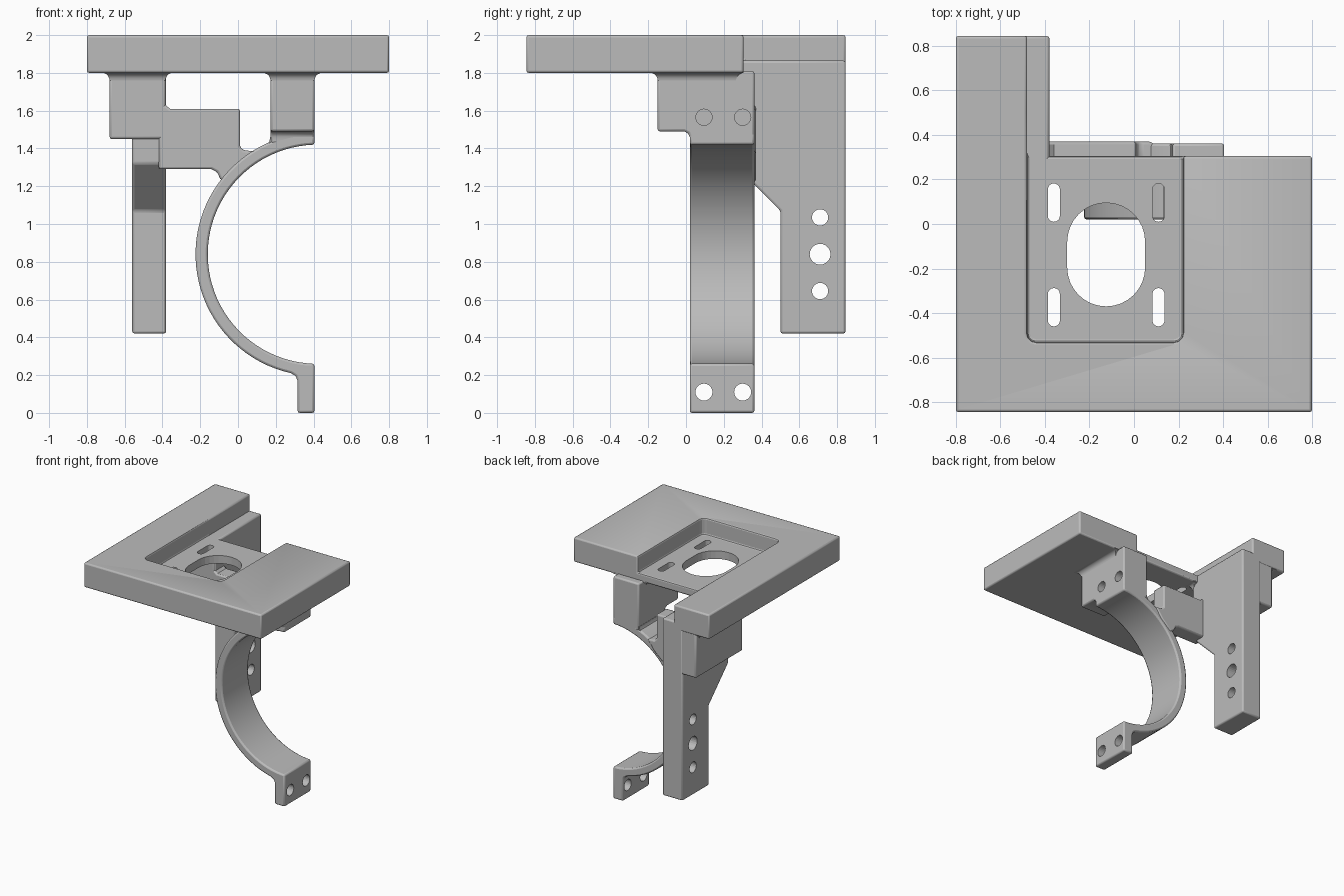
import bpy, bmesh
from math import sin, cos, radians, pi

cube = bpy.data.objects.get("Cube")
if cube:
    bpy.data.objects.remove(cube, do_unlink=True)

grey = bpy.data.materials.new("plain_grey")
grey.use_nodes = True
COLOUR = (0.5, 0.5, 0.5, 1)
grey.diffuse_color = COLOUR
grey.node_tree.nodes["Principled BSDF"].inputs["Base Color"].default_value = COLOUR


def make(name, bm):
    bmesh.ops.recalc_face_normals(bm, faces=bm.faces)
    mesh = bpy.data.meshes.new(name)
    bm.to_mesh(mesh)
    bm.free()
    mesh.materials.append(grey)
    ob = bpy.data.objects.new(name, mesh)
    bpy.context.collection.objects.link(ob)
    return ob


def extrude(name, profile, axis, lo, hi):
    """Extrude a 2D profile along the named axis."""
    place = {"x": lambda a, b, t: (t, a, b),
             "y": lambda a, b, t: (a, t, b),
             "z": lambda a, b, t: (a, b, t)}[axis]
    bm = bmesh.new()
    low = [bm.verts.new(place(a, b, lo)) for a, b in profile]
    high = [bm.verts.new(place(a, b, hi)) for a, b in profile]
    bm.faces.new(low)
    bm.faces.new(high)
    n = len(profile)
    for i in range(n):
        j = (i + 1) % n
        bm.faces.new((low[i], low[j], high[j], high[i]))
    return make(name, bm)


def rect(a0, a1, b0, b1):
    return [(a0, b0), (a1, b0), (a1, b1), (a0, b1)]


def arc(cx, cy, r, start, end, n):
    steps = [radians(start + (end - start) * i / n) for i in range(n + 1)]
    return [(cx + r * cos(t), cy + r * sin(t)) for t in steps]


def rounded(a0, a1, b0, b1, r, n=5):
    """Rectangle with round corners; a slot when r is half the width."""
    return (arc(a1 - r, b1 - r, r, 0, 90, n) + arc(a0 + r, b1 - r, r, 90, 180, n)
            + arc(a0 + r, b0 + r, r, 180, 270, n) + arc(a1 - r, b0 + r, r, 270, 360, n))


def cut(ob, cutter):
    cutter.hide_render = True
    cutter.hide_set(True)
    cutter.display_type = "WIRE"
    mod = ob.modifiers.new("cut", "BOOLEAN")
    mod.operation = "DIFFERENCE"
    mod.solver = "EXACT"
    mod.object = cutter


def soften(ob, width=0.012):
    mod = ob.modifiers.new("soft_edges", "BEVEL")
    mod.width = width
    mod.segments = 2
    mod.limit_method = "ANGLE"
    mod.angle_limit = radians(40)


def drill(ob, y, z, r, x0, x1):
    cut(ob, extrude("hole_cutter", arc(y, z, r, 0, 345, 23), "x", x0, x1))


def flare(name, x0, x1, y0, y1, grow=0.04, top=1.81):
    """Concave collar where a block meets the plate."""
    bm = bmesh.new()
    rings = []
    for i in range(6):
        t = i / 5 * pi / 2
        g, z = grow * (1 - cos(t)), top - 0.01 - grow + grow * sin(t)
        rings.append([bm.verts.new((x, y, z))
                      for x, y in rect(x0 - g, x1 + g, y0 - g, y1 + g)])
    rings.append([bm.verts.new((v.co.x, v.co.y, top)) for v in rings[-1]])
    for low, high in zip(rings, rings[1:]):
        for k in range(4):
            m = (k + 1) % 4
            bm.faces.new((low[k], low[m], high[m], high[k]))
    bm.faces.new(rings[0])
    bm.faces.new(rings[-1])
    return make(name, bm)


parts = []

# Top plate with long side arm, recessed floor and openings
plate = extrude("top_plate", [(-.8, -.845), (.8, -.845), (.8, .305), (-.48, .305),
                              (-.48, .845), (-.8, .845)], "z", 1.8, 2)
pocket = arc(-.44, -.49, .04, 180, 270, 3) + arc(.18, -.49, .04, 270, 360, 3)
cut(plate, extrude("pocket_cutter", pocket + [(.22, .5), (-.48, .5)], "z", 1.865, 2.2))
soften(plate)
opening = arc(-.125, -.08, .175, 0, 180, 16) + arc(-.125, -.195, .175, 180, 360, 16)
cut(plate, extrude("opening_cutter", opening, "z", 1.7, 2.1))
for x in (-.36, .11):
    for y in (.01, -.46):
        cut(plate, extrude("slot_cutter", rounded(x - .027, x + .027, y, y + .172, .0265),
                           "z", 1.7, 2.1))
parts.append(plate)

# Side leg with sloped heel and three holes
leg = extrude("side_leg", [(.25, 1.32), (.5, 1.07), (.5, .42), (.845, .42),
                           (.845, 1.865), (.25, 1.865)], "x", -.56, -.38)
soften(leg)
for z, r in ((1.035, .043), (.84, .055), (.645, .043)):
    drill(leg, .71, z, r, -.7, -.3)
parts.append(leg)

# Thicker shoulder between the leg and the plate
shoulder = extrude("leg_shoulder", rect(-.68, -.384, 1.45, 1.82), "y", .24, .842)
soften(shoulder)
parts += [shoulder,
          flare("shoulder_collar", -.68, -.425, .24, .8),
          flare("inner_shoulder_collar", -.6, -.384, .24, .262)]

# Half ring clamp with lower tab
ring_profile = (arc(.42, .84, .645, 91.3, 257.5, 44)
                + [(.305, .195), (.315, .17), (.315, 0), (.405, 0)]
                + arc(.42, .84, .58, 268.5, 91.5, 44))
ring = extrude("half_ring_clamp", ring_profile, "y", .02, .362)
soften(ring)
for y in (.095, .3):
    drill(ring, y, .11, .045, .2, .5)
parts.append(ring)

# Hanger block joining the ring to the plate
hanger = extrude("clamp_hanger", [(-.15, 1.49), (-.01, 1.49), (.012, 1.48), (.02, 1.46),
                                  (.02, 1.425), (.362, 1.425), (.362, 1.81), (-.15, 1.81)],
                 "x", .172, .405)
soften(hanger)
for y in (.095, .3):
    drill(hanger, y, 1.565, .043, .28, .5)
parts += [hanger, flare("hanger_collar", .172, .405, -.15, .265)]
hanger_web = [(.08, 1.385)] + arc(.1, 1.46, .07, 270, 360, 5) + [(.2, 1.46), (.2, 1.40)]
parts.append(extrude("hanger_web", hanger_web, "y", .024, .358))

# Bridge from the side leg to the ring
bridge = extrude("bridge", [(-.42, 1.29), (-.14, 1.29), (-.11, 1.275), (-.095, 1.24),
                            (-.06, 1.22), (.03, 1.3), (.09, 1.385), (.03, 1.39),
                            (.01, 1.41), (.01, 1.61), (-.36, 1.61), (-.384, 1.63),
                            (-.42, 1.63)], "y", .24, .37)
soften(bridge)
parts.append(bridge)

# Smooth shading with sharp edges kept
bpy.ops.object.select_all(action="DESELECT")
for ob in parts:
    ob.select_set(True)
bpy.context.view_layer.objects.active = plate
bpy.ops.object.shade_smooth_by_angle(angle=radians(30))
